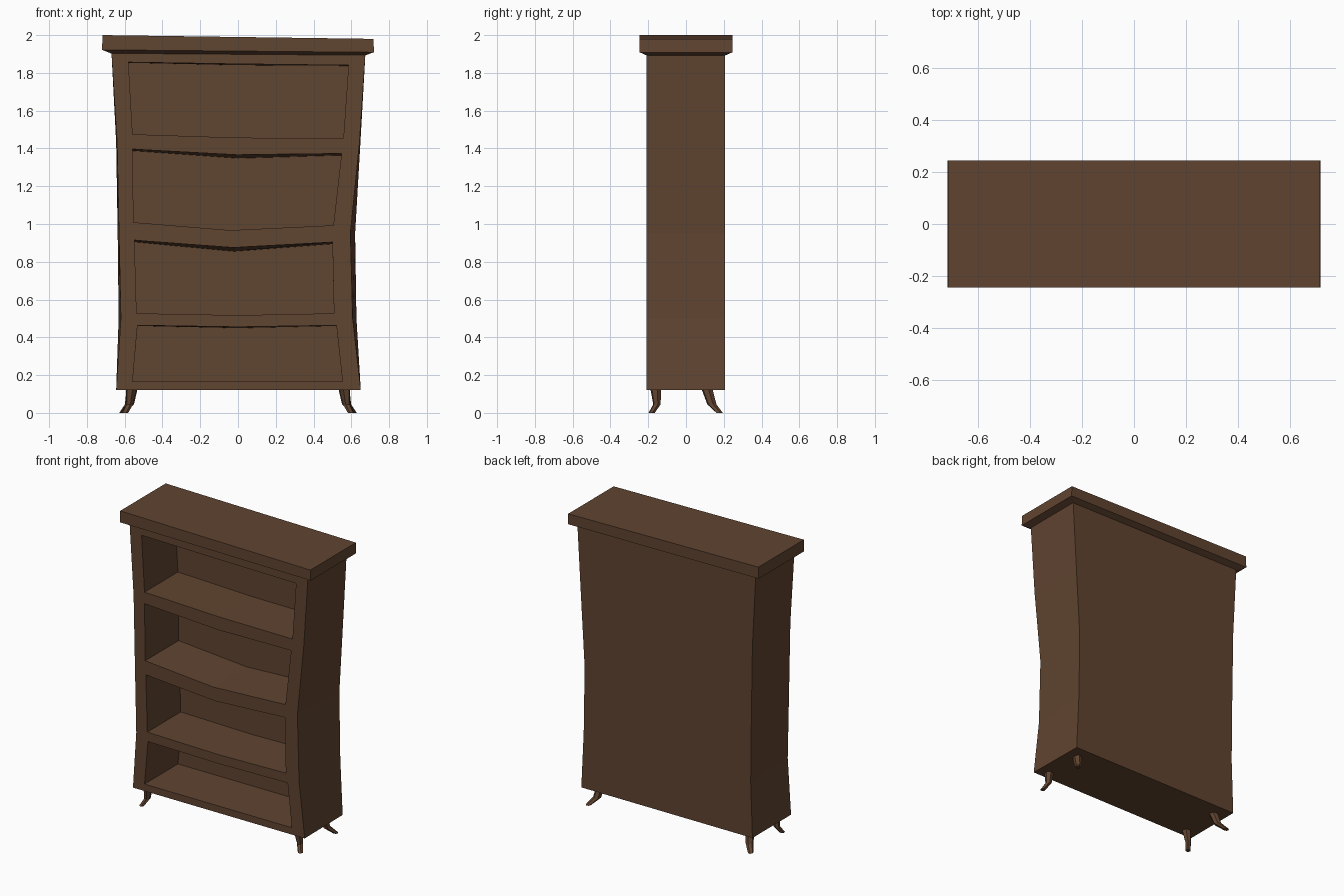
import bpy, bmesh, math

if "Cube" in bpy.data.objects:
    bpy.data.objects.remove(bpy.data.objects["Cube"])

wood = bpy.data.materials.new("dark brown wood")
wood.diffuse_color = (0.118, 0.058, 0.03, 1)
wood.use_nodes = True
wood.node_tree.nodes["Principled BSDF"].inputs["Base Color"].default_value = wood.diffuse_color


def make(name, rings):
    """Skin a closed solid through a list of equal-length vertex rings."""
    bm = bmesh.new()
    loops = [[bm.verts.new(p) for p in ring] for ring in rings]
    n = len(loops[0])
    for a, b in zip(loops, loops[1:]):
        for i in range(n):
            j = (i + 1) % n
            bm.faces.new((a[i], a[j], b[j], b[i]))
    bm.faces.new(loops[0])
    bm.faces.new(loops[-1])
    bmesh.ops.recalc_face_normals(bm, faces=bm.faces)
    me = bpy.data.meshes.new(name)
    bm.to_mesh(me)
    bm.free()
    me.materials.append(wood)
    ob = bpy.data.objects.new(name, me)
    bpy.context.collection.objects.link(ob)
    return ob


# Carcass: z, front left, front right, back left, back right
Y0, Y1 = -0.21, 0.206
rows = [(0.12, -0.645, 0.65, -0.645, 0.645),
        (0.5, -0.62, 0.607, -0.632, 0.627),
        (0.95, -0.63, 0.595, -0.637, 0.62),
        (1.43, -0.64, 0.643, -0.645, 0.648),
        (1.91, -0.67, 0.675, -0.67, 0.675)]
carcass = make("bookcase_carcass",
               [[(fl, Y0, z), (fr, Y0, z), (br, Y1, z), (bl, Y1, z)]
                for z, fl, fr, bl, br in rows])

# Crooked shelf openings: top left/mid/right, then bottom right/mid/left; sag of ceiling
openings = [
    ([(-.58, 1.857), (0, 1.848), (.585, 1.841), (.558, 1.454), (0, 1.457), (-.558, 1.475)], .007),
    ([(-.558, 1.398), (0, 1.368), (.548, 1.374), (.505, .993), (-.04, .967), (-.553, 1.009)], .02),
    ([(-.548, .916), (-.02, .877), (.5, .905), (.508, .527), (0, .517), (-.537, .527)], .022),
    ([(-.532, .464), (0, .456), (.521, .464), (.553, .167), (0, .167), (-.558, .167)], .007)]
for k, (pts, sag) in enumerate(openings):
    drop = [sag * .5, sag, sag * .5, 0, 0, 0]
    cutter = make("opening_cutter",
                  [[(x, -0.25, z) for x, z in pts],
                   [(x, 0.15, z - d) for (x, z), d in zip(pts, drop)]])
    cutter.hide_render = True
    mod = carcass.modifiers.new("opening", 'BOOLEAN')
    mod.operation = 'DIFFERENCE'
    mod.solver = 'EXACT'
    mod.object = cutter
    bpy.context.view_layer.objects.active = carcass
    bpy.ops.object.modifier_apply(modifier=mod.name)
    bpy.data.objects.remove(cutter)


# Tilted top slab with a shallow sloping underside
def slab_ring(hx, hy, zl, zr):
    return [(-hx, -hy, zl), (hx, -hy, zr), (hx, hy, zr), (-hx, hy, zl)]


make("top_slab", [slab_ring(0.67, 0.207, 1.902, 1.892),
                  slab_ring(0.72, 0.245, 1.922, 1.909),
                  slab_ring(0.717, 0.245, 2.0, 1.98)])


# Splayed six-sided legs: x, y, z, radius for each section
def leg(name, side, sections):
    make(name, [[(side * (x + r * math.cos(a)), y + r * math.sin(a), z)
                 for a in (math.pi * i / 3 + math.pi / 12 for i in range(6))]
                for x, y, z, r in sections])


for side, word in ((-1, "left"), (1, "right")):
    leg("front_leg_" + word, side, [(.565, -.16, .13, .03), (.575, -.154, .045, .02), (.598, -.182, 0, .017)])
    leg("rear_leg_" + word, side, [(.56, .11, .13, .03), (.575, .137, .045, .025), (.612, .178, 0, .017)])
